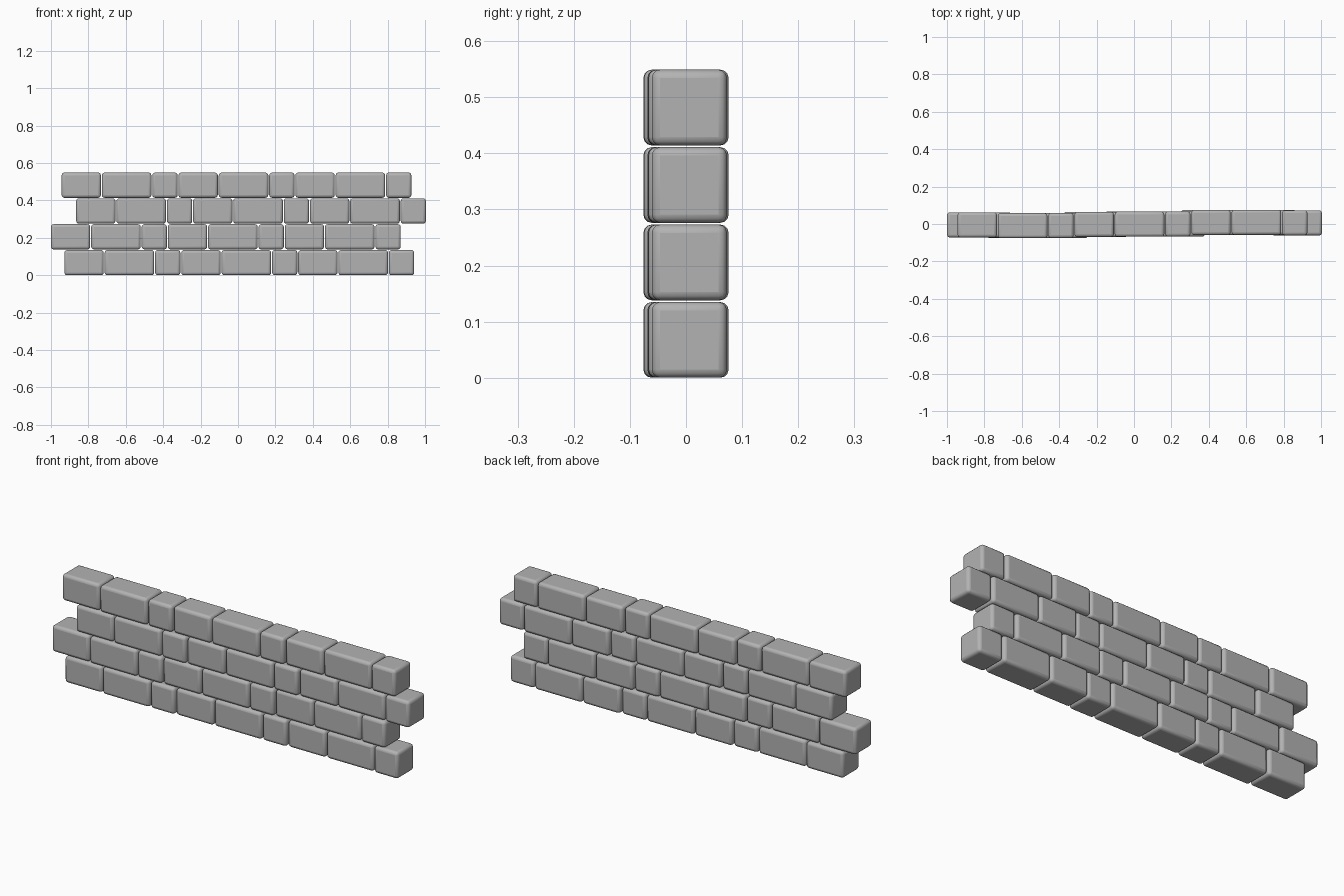
import bpy

cube = bpy.data.objects.get("Cube")
if cube:
    bpy.data.objects.remove(cube, do_unlink=True)

# One flat grey stone colour
stone = bpy.data.materials.new("grey_stone")
stone.use_nodes = True
GREY = (0.45, 0.45, 0.45, 1)
stone.diffuse_color = GREY
stone.node_tree.nodes["Principled BSDF"].inputs["Base Color"].default_value = GREY

GAP = 0.005
HEIGHT, PITCH, DEPTH = 0.135, 0.138, 0.134
WIDTHS = [0.21, 0.265, 0.135] * 3           # long, longest, short
SHIFTS = [-0.005, -0.009, -0.008, -0.002, -0.001, 0, 0.008, 0.009, 0.006]
ROW_STARTS = [-0.928, -1.0, -0.865, -0.943]  # staggered courses


def brick(name, x, y, z, width):
    """Rounded stone block."""
    bpy.ops.mesh.primitive_cube_add(size=1, location=(x, y, z))
    block = bpy.context.object
    block.name = name
    block.scale = (width, DEPTH, HEIGHT)
    bpy.ops.object.transform_apply(location=False, rotation=False, scale=True)
    bevel = block.modifiers.new("rounded_edges", 'BEVEL')
    bevel.width = 0.015
    bevel.segments = 3
    block.data.materials.append(stone)
    bpy.ops.object.shade_smooth_by_angle(angle=0.7)


# Lay the courses, each repeating the same run of blocks
for row, start in enumerate(ROW_STARTS):
    x = start
    for i, (width, shift) in enumerate(zip(WIDTHS, SHIFTS)):
        brick(f"brick_row{row + 1}_{i + 1}", x + width / 2, shift,
              HEIGHT / 2 + row * PITCH, width)
        x += width + GAP
